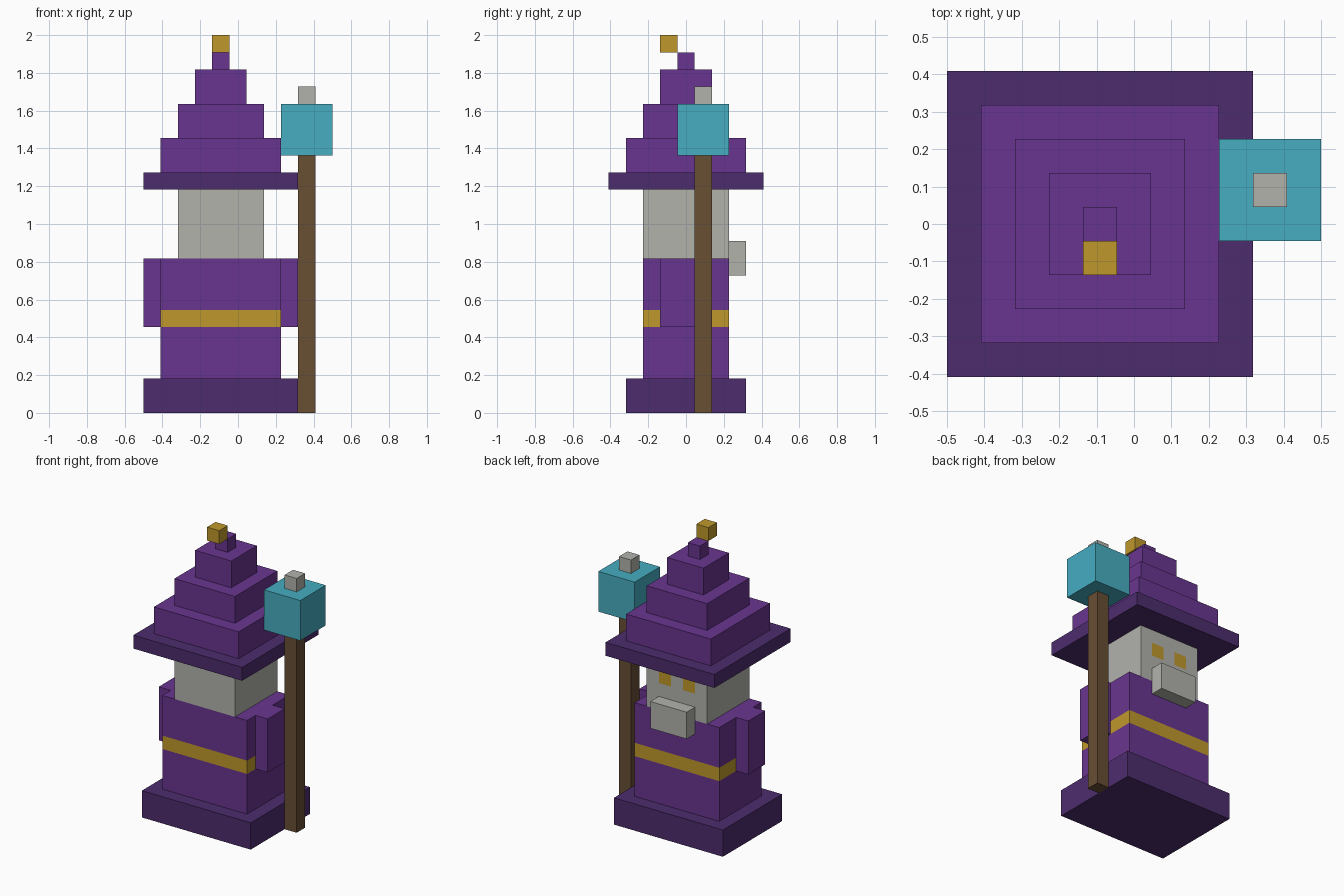
import bpy
import bmesh
from mathutils import Vector

cube = bpy.data.objects.get("Cube")
if cube:
    bpy.data.objects.remove(cube, do_unlink=True)

U = 1 / 11   # one block
CX = -1      # body centre in blocks


def material(name, rgb):
    """Flat material from 0-255 sRGB values."""
    lin = [((c / 255 + 0.055) / 1.055) ** 2.4 for c in rgb] + [1]
    m = bpy.data.materials.new(name)
    m.use_nodes = True
    m.diffuse_color = lin
    bsdf = m.node_tree.nodes["Principled BSDF"]
    bsdf.inputs["Base Color"].default_value = lin
    bsdf.inputs["Roughness"].default_value = 0.9
    return m


purple = material("purple cloth", (105, 53, 144))
dark = material("dark purple trim", (77, 44, 109))
gold = material("gold", (191, 153, 44))
stone = material("pale grey", (178, 178, 172))
teal = material("teal crystal", (70, 173, 193))
wood = material("brown wood", (104, 78, 52))


def box(name, x, y, z, mat, cuts=(), accent=None, rule=None):
    """Box from block ranges; faces passing the rule take the accent colour."""
    bm = bmesh.new()
    bmesh.ops.create_cube(bm, size=1)
    for v in bm.verts:
        v.co = [r[0] if c < 0 else r[1] for c, r in zip(v.co, (x, y, z))]
    for axis, at in cuts:
        normal = Vector([float(i == axis) for i in range(3)])
        bmesh.ops.bisect_plane(bm, geom=bm.verts[:] + bm.edges[:] + bm.faces[:],
                               plane_co=normal * at, plane_no=normal)
    if rule:
        for f in bm.faces:
            f.material_index = int(rule(f.calc_center_median(), f.normal))
    bmesh.ops.scale(bm, vec=(U, U, U), verts=bm.verts)
    mesh = bpy.data.meshes.new(name)
    bm.to_mesh(mesh)
    bm.free()
    mesh.materials.append(mat)
    if accent:
        mesh.materials.append(accent)
    obj = bpy.data.objects.new(name, mesh)
    bpy.context.collection.objects.link(obj)
    return obj


def around(centre, width):
    return (centre - width / 2, centre + width / 2)


# Robe with hem and a flush gold belt
box("robe_hem", around(CX, 9), around(0, 7), (0, 2), dark)
box("robe", around(CX, 7), around(0, 5), (2, 9), purple,
    cuts=[(2, 5), (2, 6)], accent=gold,
    rule=lambda c, n: 5 < c.z < 6)

# Arms
for side, label in ((-1, "right"), (1, "left")):
    box(label + "_arm", around(CX + side * 4, 1), (-1.5, 0.5), (5, 9), purple)

# Head with two flush gold eyes on the back-facing side, and beard
box("head", around(CX, 5), around(0, 5), (9, 13), stone,
    cuts=[(2, 11), (2, 12)] + [(0, CX + d) for d in (-1.5, -0.5, 0.5, 1.5)],
    accent=gold,
    rule=lambda c, n: c.y > 2.4 and 11 < c.z < 12 and 0.5 < abs(c.x - CX) < 1.5)
box("beard", around(CX, 3), (2.5, 3.5), (8, 10), stone)

# Stepped hat
box("hat_brim", around(CX, 9), around(0, 9), (13, 14), dark)
for i, width in enumerate((7, 5, 3)):
    z = 14 + 2 * i
    box("hat_step_%d" % (i + 1), around(CX, width), around(0, width), (z, z + 2), purple)
box("hat_tip", around(CX, 1), around(0, 1), (20, 21), purple)
box("hat_bobble", around(CX, 1), around(-1, 1), (21, 22), gold)

# Staff
box("staff_pole", around(4, 1), around(1, 1), (0, 15), wood)
box("staff_crystal", around(4, 3), around(1, 3), (15, 18), teal)
box("staff_cap", around(4, 1), around(1, 1), (18, 19), stone)
